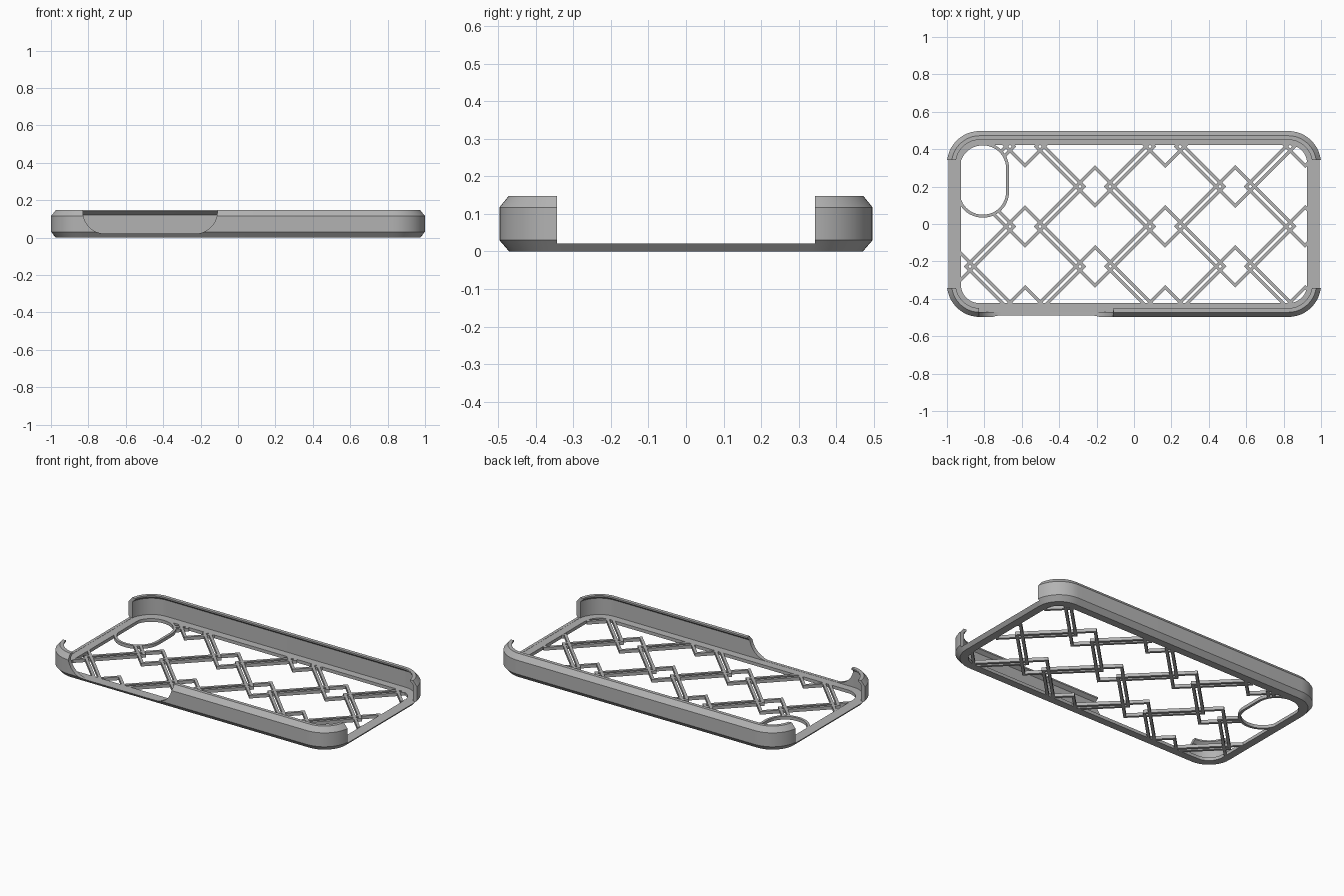
import bpy, bmesh
from math import sin, cos, pi

cube = bpy.data.objects.get("Cube")
if cube:
    bpy.data.objects.remove(cube)

HX, HY, R = 1.0, 0.497, 0.175      # outer outline
FLOOR = 0.02                       # thickness of the back plate

grey = bpy.data.materials.new("case_grey")
grey.use_nodes = True
colour = (0.45, 0.45, 0.45, 1)
grey.diffuse_color = colour
grey.node_tree.nodes["Principled BSDF"].inputs["Base Color"].default_value = colour


def rounded(hx, hy, r, z, cx=0, cy=0, n=12):
    """Loop of points round a rectangle with arc corners."""
    pts = []
    for q, (sx, sy) in enumerate([(1, 1), (-1, 1), (-1, -1), (1, -1)]):
        for i in range(n + 1):
            a = (q + i / n) * pi / 2
            pts.append((cx + sx * (hx - r) + r * cos(a),
                        cy + sy * (hy - r) + r * sin(a), z))
    return pts


def outline(inset, z):
    return rounded(HX - inset, HY - inset, R - inset, z)


def diamond(cx, cy, h, z):
    return [(cx + h, cy, z), (cx, cy + h, z), (cx - h, cy, z), (cx, cy - h, z)]


def loft(name, loops, ring=False):
    """Skin a row of loops; a ring joins last to first, otherwise ends are capped."""
    bm = bmesh.new()
    rows = [[bm.verts.new(p) for p in loop] for loop in loops]
    n = len(rows[0])
    pairs = list(zip(rows, rows[1:])) + ([(rows[-1], rows[0])] if ring else [])
    for a, b in pairs:
        for i in range(n):
            j = (i + 1) % n
            bm.faces.new((a[i], a[j], b[j], b[i]))
    if not ring:
        bm.faces.new(rows[0])
        bm.faces.new(rows[-1])
    bmesh.ops.recalc_face_normals(bm, faces=bm.faces)
    mesh = bpy.data.meshes.new(name)
    bm.to_mesh(mesh)
    bm.free()
    ob = bpy.data.objects.new(name, mesh)
    bpy.context.collection.objects.link(ob)
    return ob


def carve(ob, *steps):
    """Apply boolean steps given as (operation, cutter)."""
    for op, cutter in steps:
        mod = ob.modifiers.new(op, 'BOOLEAN')
        mod.operation, mod.object, mod.solver = op, cutter, 'EXACT'
    bpy.context.view_layer.update()
    done = ob.evaluated_get(bpy.context.evaluated_depsgraph_get())
    mesh = bpy.data.meshes.new_from_object(done)
    ob.modifiers.clear()
    ob.data = mesh


def finish(ob):
    ob.data.materials.clear()
    ob.data.materials.append(grey)
    bpy.ops.object.select_all(action='DESELECT')
    ob.select_set(True)
    bpy.context.view_layer.objects.active = ob
    bpy.ops.object.shade_smooth_by_angle(angle=pi / 7)


# Bumper: chamfered wall with an inward lip and a floor ledge
profile = [(0.026, 0), (0, 0.03), (0, 0.117), (0.025, 0.148), (0.047, 0.148),
           (0.047, 0.139), (0.026, 0.122), (0.026, FLOOR), (0.074, FLOOR), (0.074, 0)]
bumper = loft("bumper_frame", [outline(i, z) for i, z in profile], ring=True)

# Openings: both short ends, and a scooped slot in the front wall
low, high = FLOOR + 0.001, 0.3
end_cut = loft("end_cutter", [[(x, y, z) for x, y in
               [(-1.2, -0.343), (1.2, -0.343), (1.2, 0.343), (-1.2, 0.343)]]
               for z in (low, high)])
scoop = 0.12
arc = [i / 10 * pi / 2 for i in range(11)]
slot = [(-0.71 - scoop * cos(a), low + scoop * (1 - sin(a))) for a in arc]
slot += [(-0.23 + scoop * sin(a), low + scoop * (1 - cos(a))) for a in arc]
slot += [(-0.11, high), (-0.83, high)]
slot_cut = loft("slot_cutter", [[(x, y, z) for x, z in slot] for y in (-0.6, -0.43)])
carve(bumper, ('DIFFERENCE', end_cut), ('DIFFERENCE', slot_cut))
finish(bumper)

# Camera surround
CAM = dict(cx=-0.808, cy=0.235)


def cam_loop(grow, z):
    return rounded(0.124 + grow, 0.185 + grow, 0.122 + grow, z, **CAM)


camera_ring = loft("camera_ring", [cam_loop(0, 0), cam_loop(0.016, 0),
                                   cam_loop(0.016, FLOOR), cam_loop(0, FLOOR)], ring=True)
finish(camera_ring)

# Lattice: staggered, overlapping square outlines trimmed to the frame and camera
field = loft("field_cutter", [outline(0.068, z) for z in (-0.1, 0.1)])
camera_cut = loft("camera_cutter", [cam_loop(0.008, z) for z in (-0.1, 0.1)])
OUT, BAR = 0.3275, 0.024
bm = bmesh.new()
for col in range(6):
    odd = col % 2
    for row in range(3 + odd):
        cx = -0.957 + 0.3745 * col
        cy = -0.44 - 0.2135 * odd + 0.427 * row
        link = loft("link", [diamond(cx, cy, OUT, 0), diamond(cx, cy, OUT, FLOOR),
                             diamond(cx, cy, OUT - BAR, FLOOR),
                             diamond(cx, cy, OUT - BAR, 0)], ring=True)
        carve(link, ('INTERSECT', field), ('DIFFERENCE', camera_cut))
        bm.from_mesh(link.data)
        bpy.data.objects.remove(link)
mesh = bpy.data.meshes.new("back_lattice")
bm.to_mesh(mesh)
bm.free()
lattice = bpy.data.objects.new("back_lattice", mesh)
bpy.context.collection.objects.link(lattice)
finish(lattice)

for cutter in (end_cut, slot_cut, field, camera_cut):
    bpy.data.objects.remove(cutter)
